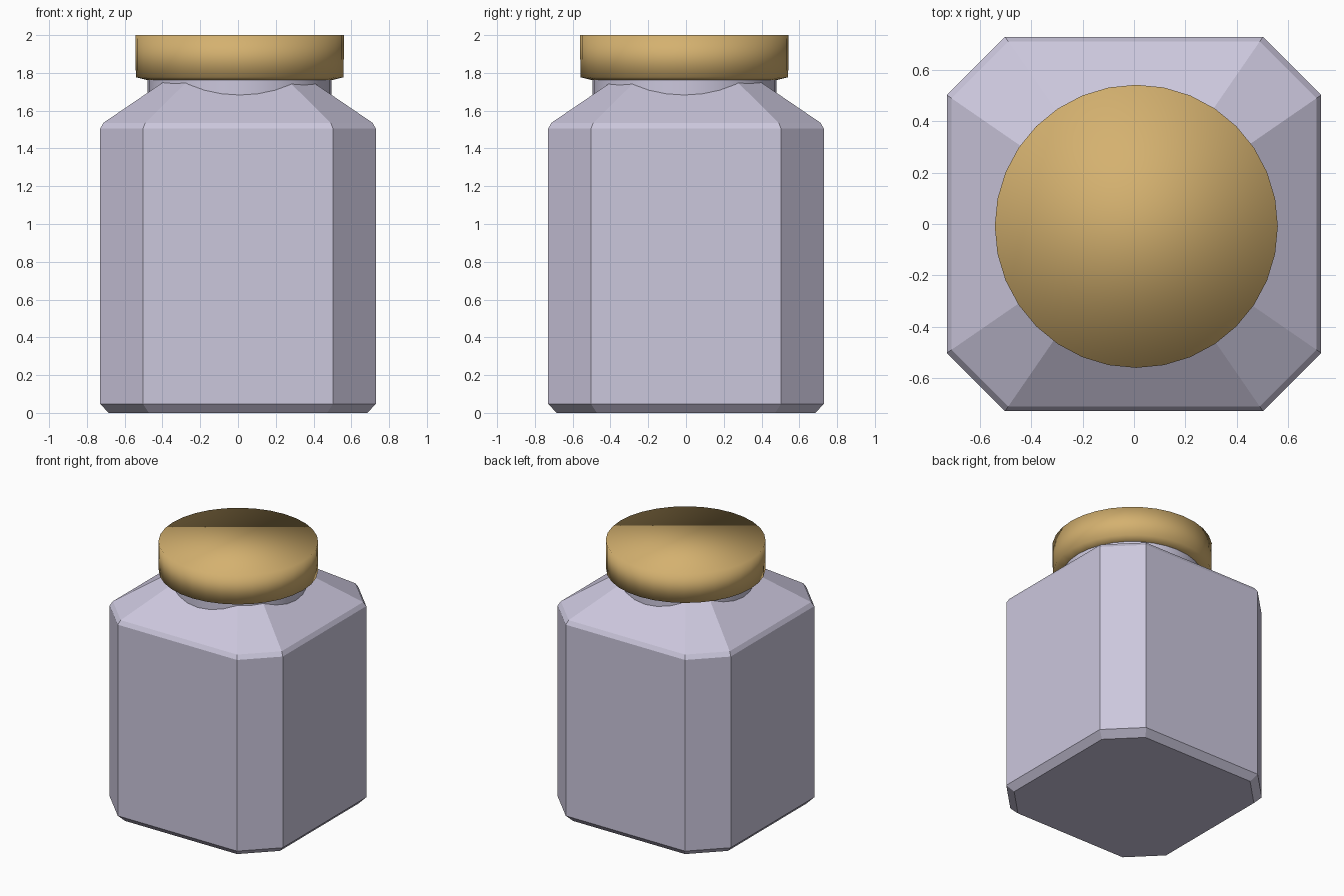
import bpy, bmesh, math

if "Cube" in bpy.data.objects:
    bpy.data.objects.remove(bpy.data.objects["Cube"])


def material(name, rgb):
    m = bpy.data.materials.new(name)
    m.diffuse_color = (*rgb, 1)
    m.use_nodes = True
    m.node_tree.nodes["Principled BSDF"].inputs["Base Color"].default_value = m.diffuse_color
    return m


def stack(name, outline, levels, mat, centre=(0, 0), smooth=False):
    """Closed solid: the outline scaled by s at height z for each (s, z)."""
    bm = bmesh.new()
    rings = [[bm.verts.new((x * s, y * s, z)) for x, y in outline] for s, z in levels]
    n = len(outline)
    for a, b in zip(rings, rings[1:]):
        for i in range(n):
            j = (i + 1) % n
            bm.faces.new((a[i], a[j], b[j], b[i]))
    bm.faces.new(rings[0][::-1])
    bm.faces.new(rings[-1])
    for f in bm.faces:
        f.smooth = smooth
    me = bpy.data.meshes.new(name)
    bm.to_mesh(me)
    bm.free()
    me.materials.append(mat)
    ob = bpy.data.objects.new(name, me)
    ob.location = (*centre, 0)
    bpy.context.collection.objects.link(ob)
    return ob


glass = material("pale_lavender", (0.60, 0.57, 0.72))
gold = material("cork_gold", (0.66, 0.44, 0.16))

# Square outline with cut corners, and a 32-sided circle
H, C = 0.73, 0.503
octagon = [(H, -C), (H, C), (C, H), (-C, H), (-H, C), (-H, -C), (-C, -H), (C, -H)]
circle = [(math.cos(math.tau * i / 32), math.sin(math.tau * i / 32)) for i in range(32)]

# Body: bevelled foot, straight walls, bevelled sloping shoulder
stack("jar_body", octagon,
      [(0.685 / H, 0), (1, 0.048), (1, 1.505), (0.712 / H, 1.536), (0.39 / H, 1.755)], glass)

# Neck between shoulder and lid
neck = stack("jar_neck", circle, [(0.487, 1.6), (0.487, 1.765)], glass, (0.009, -0.009), True)
bpy.context.view_layer.objects.active = neck
neck.select_set(True)
bpy.ops.object.shade_smooth_by_angle(angle=math.radians(30))

# Lid: fully smooth-shaded disc with a small lower bevel
stack("jar_lid", circle, [(0.47, 1.757), (0.55, 1.777), (0.552, 2.0)], gold, (0.009, -0.009), True)
